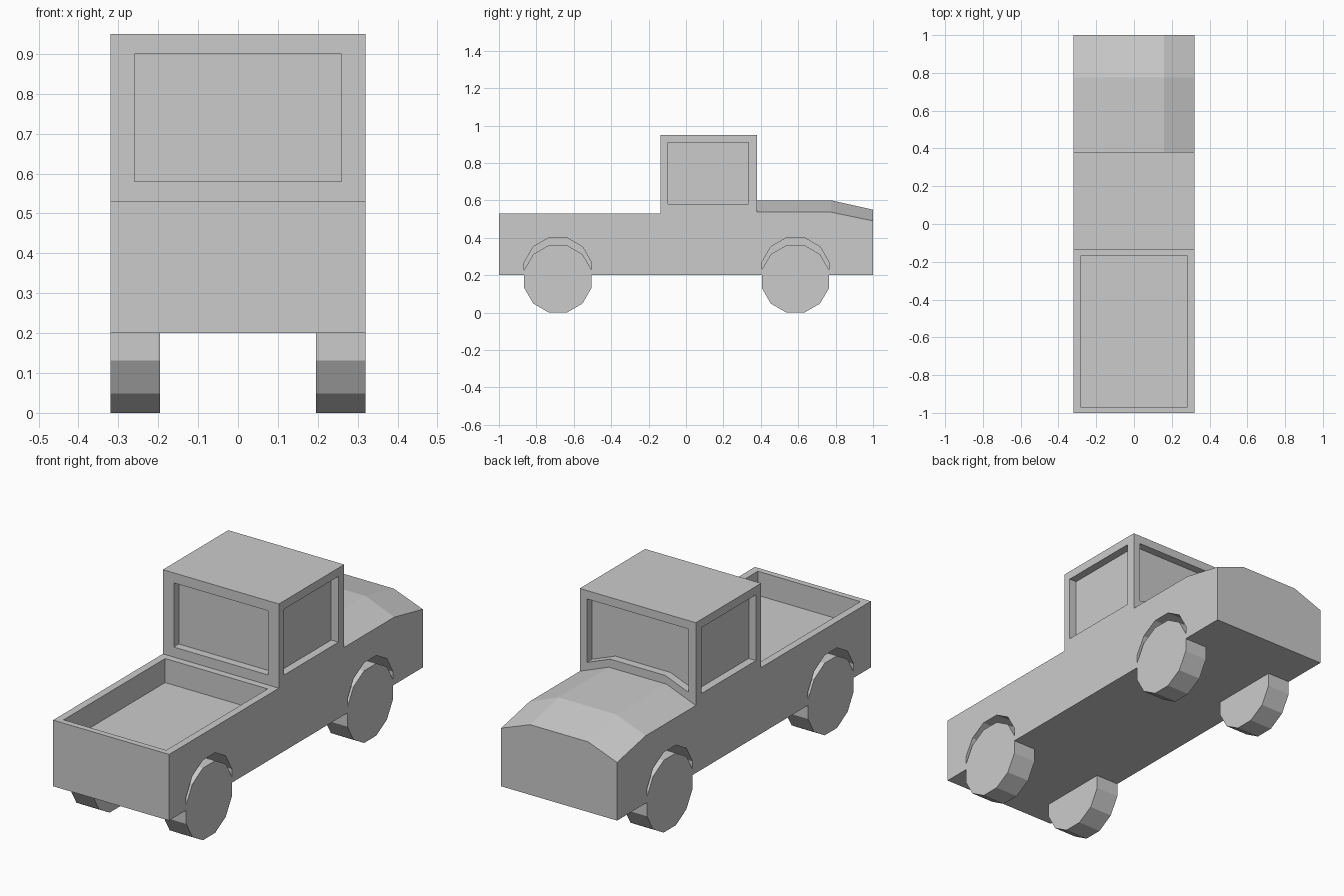
import bpy, bmesh
from math import cos, sin, radians

if "Cube" in bpy.data.objects:
    bpy.data.objects.remove(bpy.data.objects["Cube"])

W = 0.32          # half width of the truck
BOTTOM = 0.20     # underside height
CAB_F, CAB_B = -0.135, 0.38


def loft(name, rings):
    """Closed flat-faced solid through rings of 3D points."""
    bm = bmesh.new()
    vs = [[bm.verts.new(p) for p in r] for r in rings]
    n = len(vs[0])
    for a, b in zip(vs, vs[1:]):
        for i in range(n):
            j = (i + 1) % n
            bm.faces.new((a[i], a[j], b[j], b[i]))
    bm.faces.new(vs[0])
    bm.faces.new(vs[-1])
    bmesh.ops.recalc_face_normals(bm, faces=bm.faces)
    me = bpy.data.meshes.new(name)
    bm.to_mesh(me)
    bm.free()
    ob = bpy.data.objects.new(name, me)
    bpy.context.collection.objects.link(ob)
    return ob


def box(name, x0, x1, y0, y1, z0, z1):
    return loft(name, [[(x0, y, z0), (x1, y, z0), (x1, y, z1), (x0, y, z1)]
                       for y in (y0, y1)])


def disc(name, x0, x1, y, z, r=0.1863, sides=12):
    """Twelve-sided cylinder along x, resting on a flat."""
    angles = [radians(15 + 360 / sides * i) for i in range(sides)]
    return loft(name, [[(x, y + r * cos(a), z + r * sin(a)) for a in angles]
                       for x in (x0, x1)])


def cut(target, cutter):
    cutter.hide_render = True
    mod = target.modifiers.new("cut", 'BOOLEAN')
    mod.operation = 'DIFFERENCE'
    mod.solver = 'EXACT'
    mod.object = cutter
    bpy.context.view_layer.objects.active = target
    bpy.ops.object.modifier_apply(modifier=mod.name)
    bpy.data.objects.remove(cutter, do_unlink=True)


# Cargo bed with open recess
bed = box("cargo_bed", -W, W, -1, CAB_F, BOTTOM, 0.53)
cut(bed, box("bed_recess", -0.283, 0.283, -0.97, -0.17, 0.41, 0.7))

# Hood: crowned section that droops towards the nose
hood = loft("hood", [[(-W, y, BOTTOM), (W, y, BOTTOM), (W, y, side),
                      (0.16, y, crown), (-0.16, y, crown), (-W, y, side)]
                     for y, side, crown in ((CAB_B, 0.537, 0.60),
                                            (0.775, 0.537, 0.60),
                                            (1.0, 0.49, 0.55))])

# Cab with recessed windows
D = 0.04
cab = box("cab", -W, W, CAB_F, CAB_B, BOTTOM, 0.95)
cut(cab, box("bed_window", -0.26, 0.26, CAB_F - 0.1, CAB_F + D, 0.58, 0.90))
for s in (-1, 1):
    x0, x1 = sorted((s * (W - D), s * (W + 0.1)))
    cut(cab, box("side_window", x0, x1, -0.095, 0.335, 0.58, 0.908))
cut(cab, loft("windshield", [[(-0.28, y, 0.592), (-0.152, y, 0.642),
                              (0.152, y, 0.642), (0.28, y, 0.592),
                              (0.28, y, 0.908), (-0.28, y, 0.908)]
                             for y in (CAB_B - D, CAB_B + 0.1)]))

# Wheel arches and wheels
for body, y, label in ((bed, -0.685, "bed"), (hood, 0.585, "hood")):
    for s, side in ((-1, "left"), (1, "right")):
        x0, x1 = sorted((s * 0.195, s * (W + 0.1)))
        cut(body, disc("arch", x0, x1, y, 0.22))
        x0, x1 = sorted((s * 0.195, s * W))
        disc(f"{label}_{side}_wheel", x0, x1, y, 0.18)
